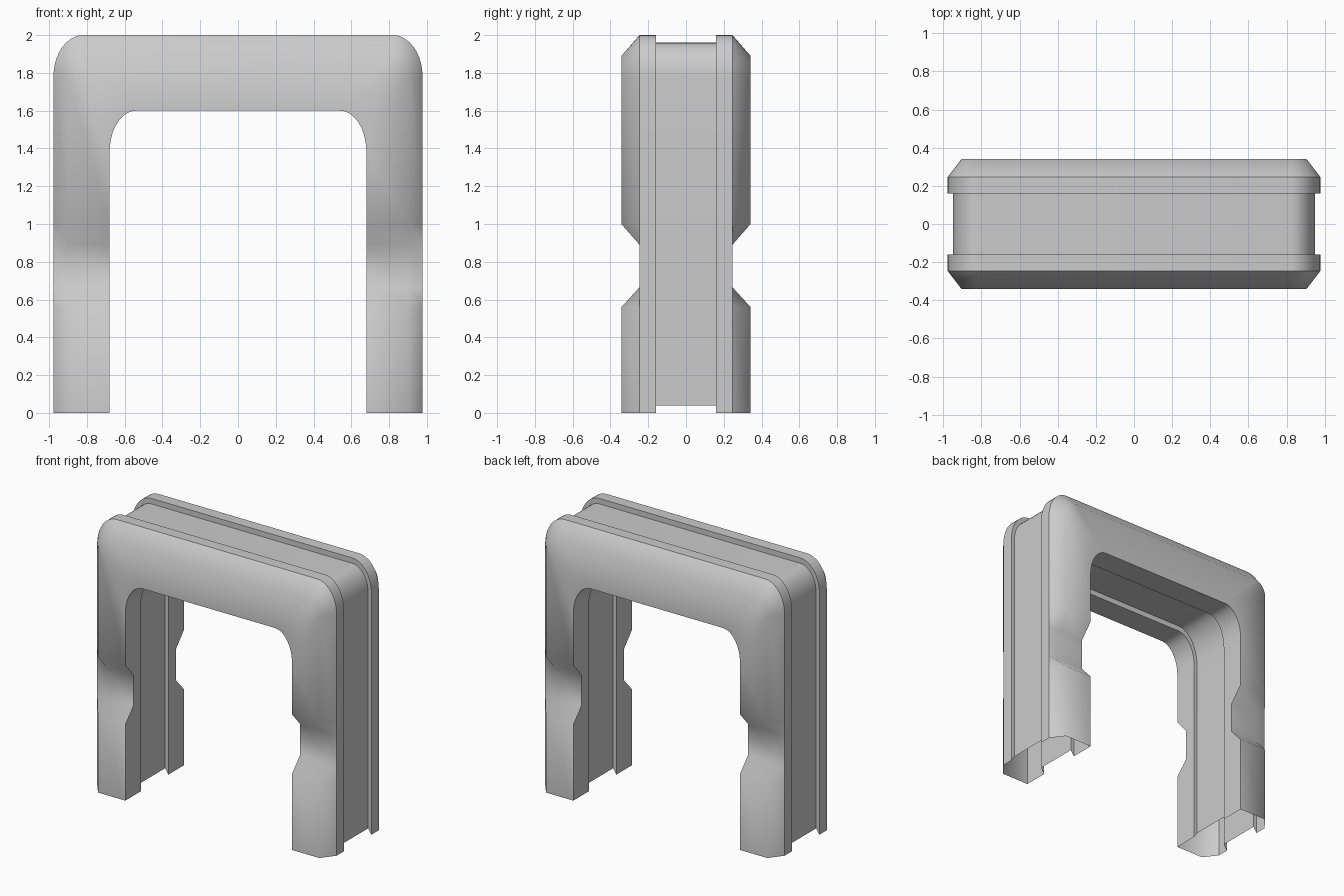
import bpy, bmesh, math

if "Cube" in bpy.data.objects:
    bpy.data.objects.remove(bpy.data.objects["Cube"])

LEVELS = [0.0, 0.56, 0.665, 0.89, 1.0]      # leg heights, with the waist notch between
ARC = 10                                   # segments per rounded corner
Y_PANEL, Y_RIM, Y_FACE = 0.16, 0.246, 0.342


def arch(x, z, cx, cz, bottom=0.0):
    """Arch outline in xz: straight legs and elliptical corners centred on (cx, cz)."""
    side = [(x, max(h, bottom)) for h in LEVELS]
    for i in range(ARC + 1):
        a = math.pi / 2 * i / ARC
        side.append((cx + (x - cx) * math.cos(a), cz + (z - cz) * math.sin(a)))
    return side + [(-px, pz) for px, pz in reversed(side)]


# outlines: outer rim, bevelled face edge, opening, and the recessed panels
outer = arch(0.977, 2.0, 0.82, 1.78)
bevel = arch(0.903, 1.89, 0.82, 1.78)
inner = arch(0.68, 1.6, 0.54, 1.38)
outer_panel = arch(0.95, 1.96, 0.82, 1.78, 0.04)
inner_panel = arch(0.707, 1.64, 0.54, 1.38, 0.04)
count = len(outer)


def face_depth(i):
    """Front face depth: drops back to the rim in the notch."""
    return Y_RIM if min(i, count - 1 - i) in (2, 3) else Y_FACE


# (outline, depth function, sharp edge along outline)
half = [
    (outer_panel, lambda i: Y_PANEL, True),
    (outer, lambda i: Y_PANEL, True),
    (outer, lambda i: Y_RIM, True),
    (bevel, face_depth, False),
    (inner, face_depth, True),
    (inner, lambda i: Y_PANEL, True),
    (inner_panel, lambda i: Y_PANEL, True),
]
loops = [(p, d, s, -1) for p, d, s in half] + [(p, d, s, 1) for p, d, s in reversed(half)]

# hollow shell, open at the feet
bm = bmesh.new()
rows = [[bm.verts.new((x, sign * depth(i), z)) for i, (x, z) in enumerate(path)]
        for path, depth, sharp, sign in loops]
for r, row in enumerate(rows):
    nxt = rows[(r + 1) % len(rows)]
    for i in range(count - 1):
        bm.faces.new((row[i], row[i + 1], nxt[i + 1], nxt[i])).smooth = True
for row, (path, depth, sharp, sign) in zip(rows, loops):
    for a, b in zip(row, row[1:]):
        bm.edges.get((a, b)).smooth = not sharp
bmesh.ops.recalc_face_normals(bm, faces=bm.faces)

# make sure the top panel faces up
top = max(bm.faces, key=lambda f: f.calc_center_median().z)
if top.normal.z < 0:
    bmesh.ops.reverse_faces(bm, faces=bm.faces)

mesh = bpy.data.meshes.new("door_frame")
bm.to_mesh(mesh)
bm.free()
frame = bpy.data.objects.new("door_frame", mesh)
bpy.context.collection.objects.link(frame)
